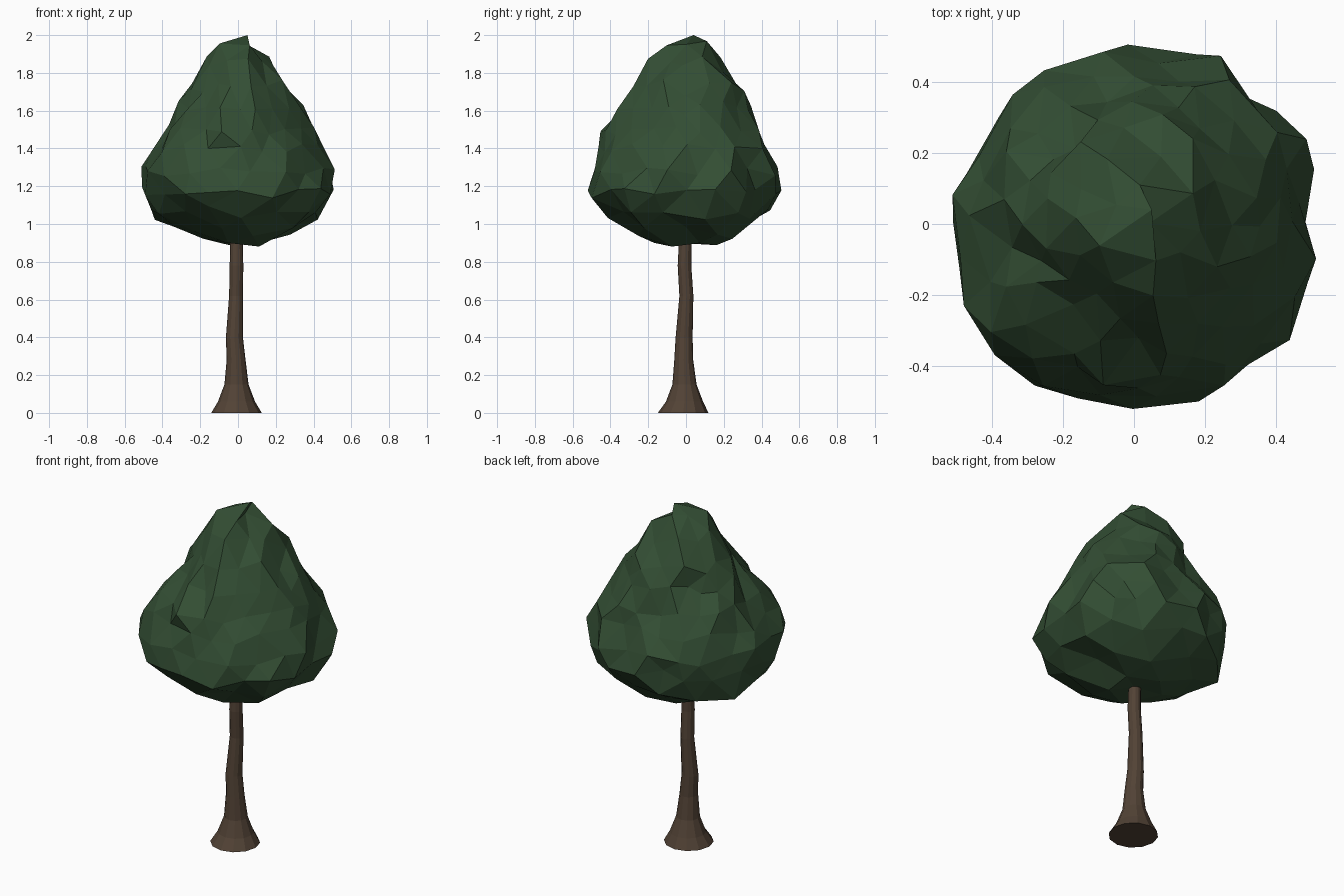
import bpy, bmesh, math, random
from mathutils import Vector

if "Cube" in bpy.data.objects:
    bpy.data.objects.remove(bpy.data.objects["Cube"])

random.seed(5)


def material(name, rgb):
    m = bpy.data.materials.new(name)
    m.diffuse_color = (*rgb, 1)
    m.use_nodes = True
    m.node_tree.nodes["Principled BSDF"].inputs["Base Color"].default_value = m.diffuse_color
    return m


def add_object(name, bm, mat):
    bmesh.ops.recalc_face_normals(bm, faces=bm.faces)
    me = bpy.data.meshes.new(name)
    bm.to_mesh(me)
    bm.free()
    me.materials.append(mat)
    ob = bpy.data.objects.new(name, me)
    bpy.context.collection.objects.link(ob)
    return ob


bark = material("bark brown", (0.084, 0.055, 0.036))
leaf = material("leaf green", (0.033, 0.076, 0.034))

# Trunk: flared, slightly bent stack of rings (z, centre x, centre y, radius)
rings = [(0.0, -0.008, -0.015, 0.134), (0.06, -0.008, -0.008, 0.098),
         (0.15, -0.008, -0.008, 0.064), (0.28, -0.010, -0.012, 0.050),
         (0.40, -0.019, -0.010, 0.045), (0.62, -0.010, 0.002, 0.037),
         (0.78, -0.008, -0.008, 0.036), (0.90, -0.008, -0.004, 0.034),
         (1.05, -0.005, 0.0, 0.030)]
SIDES = 12
bm = bmesh.new()
loops = []
for z, cx, cy, r in rings:
    loops.append([bm.verts.new((cx + r * math.cos(math.tau * i / SIDES),
                                cy + r * math.sin(math.tau * i / SIDES), z))
                  for i in range(SIDES)])
for a, b in zip(loops, loops[1:]):
    for i in range(SIDES):
        j = (i + 1) % SIDES
        bm.faces.new((a[i], a[j], b[j], b[i]))
bm.faces.new(loops[0])
bm.faces.new(loops[-1])
add_object("trunk", bm, bark)

# Crown outline, tip to underside: z, then reach in eight directions from +x
outline = [[2.00] + [0.0] * 8,
           [1.94, .09, .13, .12, .11, .09, .12, .15, .12],
           [1.81, .24, .27, .26, .22, .22, .20, .23, .23],
           [1.66, .30, .33, .30, .28, .29, .27, .28, .30],
           [1.52, .38, .39, .37, .34, .37, .39, .42, .38],
           [1.40, .43, .48, .45, .44, .45, .47, .46, .46],
           [1.26, .50, .50, .48, .50, .50, .55, .51, .51],
           [1.12, .51, .50, .51, .49, .49, .51, .49, .49],
           [0.99, .33, .34, .37, .40, .42, .37, .34, .38],
           [0.92] + [0.2] * 8,
           [0.88] + [0.0] * 8]


def crown_point(d):
    t = math.acos(max(-1, min(1, d.z))) / math.pi * 10
    k = min(int(t), 9)
    row = [a + (b - a) * (t - k) for a, b in zip(outline[k], outline[k + 1])]
    ang = math.atan2(d.y, d.x) % math.tau
    q = ang / (math.pi / 4)
    i, f = int(q) % 8, q % 1
    r = row[1 + i] * (1 - f) + row[1 + (i + 1) % 8] * f
    return Vector((r * math.cos(ang), r * math.sin(ang), row[0]))


# Crown: faceted ball pulled onto the outline and roughened
bm = bmesh.new()
bmesh.ops.create_icosphere(bm, subdivisions=3, radius=1)
for v in bm.verts:
    d = v.co.normalized()
    if d.z > 0.99:
        v.co = (0.05, 0.04, 2.0)
        continue
    p = crown_point(d)
    # leafy bumps: in and out, plus a little sideways scatter
    out = Vector((d.x, d.y, d.z * 0.6)) * random.uniform(-0.025, 0.03)
    p += out + Vector([random.uniform(-0.025, 0.025) for _ in range(3)])
    p.x = max(-0.515, min(0.515, p.x))
    p.y = max(-0.53, min(0.53, p.y))
    p.z = max(0.865, min(1.98, p.z))
    v.co = p
add_object("crown", bm, leaf)
